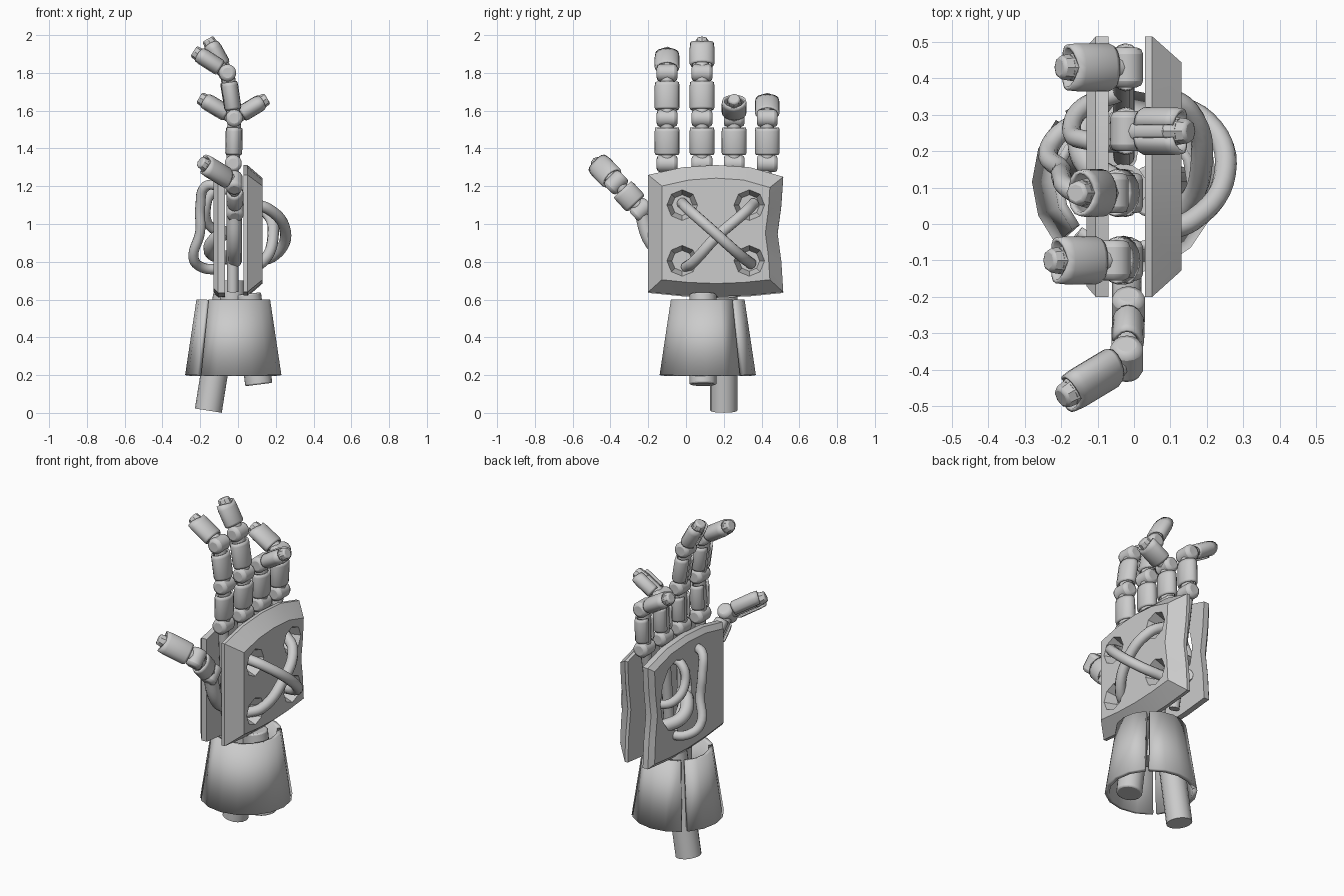
import bpy, bmesh
from math import radians, sin, cos, pi
from mathutils import Vector, Matrix

if "Cube" in bpy.data.objects:
    bpy.data.objects.remove(bpy.data.objects["Cube"])


def mesh_object(name, bm, matrix=None):
    bmesh.ops.recalc_face_normals(bm, faces=bm.faces)
    me = bpy.data.meshes.new(name)
    bm.to_mesh(me)
    bm.free()
    ob = bpy.data.objects.new(name, me)
    bpy.context.collection.objects.link(ob)
    if matrix:
        ob.matrix_world = matrix
    return ob


def frame(origin, direction, width):
    """Local z runs along direction, local y along width."""
    z = Vector(direction).normalized()
    x = Vector(width).cross(z).normalized()
    y = z.cross(x)
    m = Matrix((x, y, z)).transposed().to_4x4()
    m.translation = origin
    return m


def shell(name, rings, a0, a1, steps, thick, matrix, notch=0.0):
    """Open curved panel; rings are (rx, ry, z)."""
    bm = bmesh.new()
    rows = []
    for k, (rx, ry, z) in enumerate(rings):
        row = []
        for i in range(steps + 1):
            a = radians(a0 + (a1 - a0) * i / steps)
            dz = notch * abs(sin(a)) if k == len(rings) - 1 else 0
            row.append(bm.verts.new((rx * cos(a), ry * sin(a), z + dz)))
        rows.append(row)
    for r0, r1 in zip(rows, rows[1:]):
        for i in range(steps):
            bm.faces.new((r0[i], r0[i + 1], r1[i + 1], r1[i]))
    me = bpy.data.meshes.new(name)
    bm.to_mesh(me)
    bm.free()
    ob = bpy.data.objects.new(name, me)
    bpy.context.collection.objects.link(ob)
    ob.matrix_world = matrix
    s = ob.modifiers.new("thickness", 'SOLIDIFY')
    s.thickness, s.offset = thick, -1
    return ob


def rod(name, p0, p1, r0, r1=None, sides=12, bevel=0.0):
    p0, p1 = Vector(p0), Vector(p1)
    d = p1 - p0
    bm = bmesh.new()
    bmesh.ops.create_cone(bm, cap_ends=True, segments=sides, radius1=r0,
                          radius2=r0 if r1 is None else r1, depth=d.length)
    m = Matrix.Translation((p0 + p1) / 2) @ d.to_track_quat('Z', 'Y').to_matrix().to_4x4()
    ob = mesh_object(name, bm, m)
    if bevel:
        b = ob.modifiers.new("rounded", 'BEVEL')
        b.width, b.segments, b.limit_method = bevel, 2, 'ANGLE'
        b.angle_limit = radians(50)
    return ob


def tube(name, pts, r):
    cu = bpy.data.curves.new(name, 'CURVE')
    cu.dimensions = '3D'
    cu.bevel_depth, cu.bevel_resolution, cu.resolution_u = r, 3, 6
    cu.use_fill_caps = True
    sp = cu.splines.new('BEZIER')
    sp.bezier_points.add(len(pts) - 1)
    for bp, p in zip(sp.bezier_points, pts):
        bp.co = p
        bp.handle_left_type = bp.handle_right_type = 'AUTO'
    ob = bpy.data.objects.new(name, cu)
    bpy.context.collection.objects.link(ob)


def plate(name, outline, xs, inset):
    """Hand plate in the yz plane, chamfered towards the last x."""
    c = Vector((0.16, 0.965))
    bm = bmesh.new()
    loops = []
    for x, s in zip(xs, (1, 1, 1 - inset)):
        loops.append([bm.verts.new((x, c.x + (y - c.x) * s, c.y + (z - c.y) * s)) for y, z in outline])
    n = len(outline)
    for l0, l1 in zip(loops, loops[1:]):
        for i in range(n):
            bm.faces.new((l0[i], l0[(i + 1) % n], l1[(i + 1) % n], l1[i]))
    bm.faces.new(loops[0])
    bm.faces.new(loops[-1])
    return mesh_object(name, bm)


def cut(target, loc, r_low, r_high, depth, sy, sz, sides):
    """Tapered opening cut along x."""
    bm = bmesh.new()
    bmesh.ops.create_cone(bm, cap_ends=True, segments=sides, radius1=r_low, radius2=r_high, depth=depth)
    m = Matrix.Translation(loc) @ Matrix.Rotation(pi / 2, 4, 'Y') @ Matrix.Diagonal((sz, sy, 1, 1))
    c = mesh_object("opening_cutter", bm, m)
    c.hide_render = True
    c.hide_viewport = True
    c.display_type = 'WIRE'
    b = target.modifiers.new("opening", 'BOOLEAN')
    b.object, b.operation, b.solver = c, 'DIFFERENCE', 'EXACT'


def finger(name, joints, width=(0, 1, 0)):
    w = Vector(width).normalized()
    pts = [Vector(p) for p in joints]
    for i, (a, b) in enumerate(zip(pts, pts[1:])):
        tip = i == len(pts) - 2
        d = (b - a).normalized()
        L = (b - a).length
        ww = (w - d * w.dot(d)).normalized()
        # knuckle and core
        rod(f"{name}_knuckle_{i}", a - ww * 0.055, a + ww * 0.055, 0.046, sides=14, bevel=0.018)
        rod(f"{name}_core_{i}", a, b - d * (0.03 if tip else 0), 0.036)
        # armour shell, open along the back
        z0, z1 = 0.045, L - (0.04 if tip else 0.05)
        rings = [(0.041, 0.06, z0), (0.046, 0.066, z0 + 0.012),
                 (0.046, 0.066, z1 - 0.02), (0.043, 0.063, z1)]
        shell(f"{name}_shell_{i}", rings, -162, 162, 14, 0.01, frame(a, d, ww), 0.015 if tip else 0)
        if tip:
            rod(f"{name}_tip", b - d * 0.07, b, 0.042, 0.032, sides=8, bevel=0.008)


# forearm cuff in three panels
cuff = [(0.255, 0.255, 0.2), (0.195, 0.195, 0.6)]
for nm, a0, a1, n in (("front", -132, 42, 8), ("back", 48, 130, 4), ("left", 138, 222, 4)):
    shell(f"cuff_{nm}_panel", cuff, a0, a1, n, 0.025, Matrix.Translation((-0.025, 0.115, 0)))

# forearm rods and wrist
rod("forearm_rod_long", (-0.157, 0.2, 0.012), (-0.06, 0.2, 0.62), 0.072, sides=16)
rod("forearm_rod_short", (0.11, 0.09, 0.15), (0.05, 0.09, 0.63), 0.072, sides=16, bevel=0.008)
rod("wrist_post", (-0.03, 0.1, 0.4), (-0.03, 0.1, 0.7), 0.066, sides=16)

# palm plate with four cable sockets
outline = [(-0.2, 0.64), (-0.02, 0.622), (0.16, 0.615), (0.34, 0.622), (0.515, 0.64), (0.505, 0.8),
           (0.485, 0.95), (0.505, 1.1), (0.515, 1.25), (0.34, 1.3), (0.16, 1.312), (-0.02, 1.3),
           (-0.2, 1.26), (-0.2, 0.95)]
palm = plate("palm_plate", outline, (0.03, 0.05, 0.13), 0.2)
for y in (-0.02, 0.335):
    for z in (0.805, 1.1):
        cut(palm, (0.1, y, z), 0.055, 0.085, 0.08, 1, 1, 8)

# back plate with a window
back_outline = [(y, z - 0.005) for y, z in outline]
back = plate("back_plate", back_outline, (-0.07, -0.105, -0.13), 0.08)
cut(back, (-0.1, 0.28, 1.0), 1.12, 0.9, 0.12, 0.14, 0.2, 12)

# cables crossing over the palm
tube("palm_cable_outer", [(0.06, -0.02, 1.11), (0.16, 0.01, 1.08), (0.25, 0.14, 0.965),
                          (0.2, 0.28, 0.84), (0.06, 0.345, 0.79)], 0.03)
tube("palm_cable_inner", [(0.06, 0.0, 0.77), (0.13, 0.04, 0.8), (0.185, 0.16, 0.93),
                          (0.15, 0.31, 1.06), (0.06, 0.36, 1.11)], 0.03)

# cables on the back of the hand
tube("back_cable_long", [(-0.09, 0.06, 1.2), (-0.17, 0.09, 1.2), (-0.2, 0.13, 1.09), (-0.2, 0.15, 0.96),
                         (-0.235, 0.2, 0.82), (-0.19, 0.26, 0.77), (-0.08, 0.3, 0.76)], 0.027)
tube("back_cable_upper", [(-0.04, 0.22, 1.18), (-0.13, 0.23, 1.17), (-0.17, 0.25, 1.08),
                          (-0.14, 0.32, 0.98), (-0.04, 0.36, 0.95)], 0.026)
tube("back_cable_thick", [(-0.04, 0.4, 0.82), (-0.1, 0.33, 0.83), (-0.145, 0.24, 0.86),
                          (-0.12, 0.16, 0.92), (-0.06, 0.12, 0.96)], 0.038)

# fingers: upper joints and tip as (x, z), then bones inside the hand
fingers = {"index_finger": (-0.1, [(-0.055, 1.80), (-0.235, 1.915)]),
           "middle_finger": (0.085, [(-0.06, 1.80), (-0.16, 1.98)]),
           "ring_finger": (0.255, [(0.155, 1.665)]),
           "little_finger": (0.43, [(-0.205, 1.67)])}
for nm, (y, upper) in fingers.items():
    finger(nm, [(-0.025, y, 1.32), (-0.02, y, 1.56)] + [(x, y, z) for x, z in upper])
    rod(f"{nm}_hand_bone", (-0.028, 0.12 + (y - 0.16) * 0.7, 0.64), (-0.028, y, 1.32), 0.03)

# thumb
finger("thumb", [(-0.015, -0.235, 1.075), (-0.02, -0.37, 1.22), (-0.2, -0.478, 1.33)], (0, 0.7, 0.7))
tube("thumb_base", [(-0.02, -0.06, 0.8), (-0.02, -0.18, 0.9), (-0.02, -0.24, 1.08)], 0.04)

# smooth shading with sharp edges kept
for ob in bpy.data.objects:
    if ob.type == 'MESH' and not ob.hide_render:
        bpy.ops.object.select_all(action='DESELECT')
        ob.select_set(True)
        bpy.context.view_layer.objects.active = ob
        bpy.ops.object.shade_smooth_by_angle(angle=radians(35))
